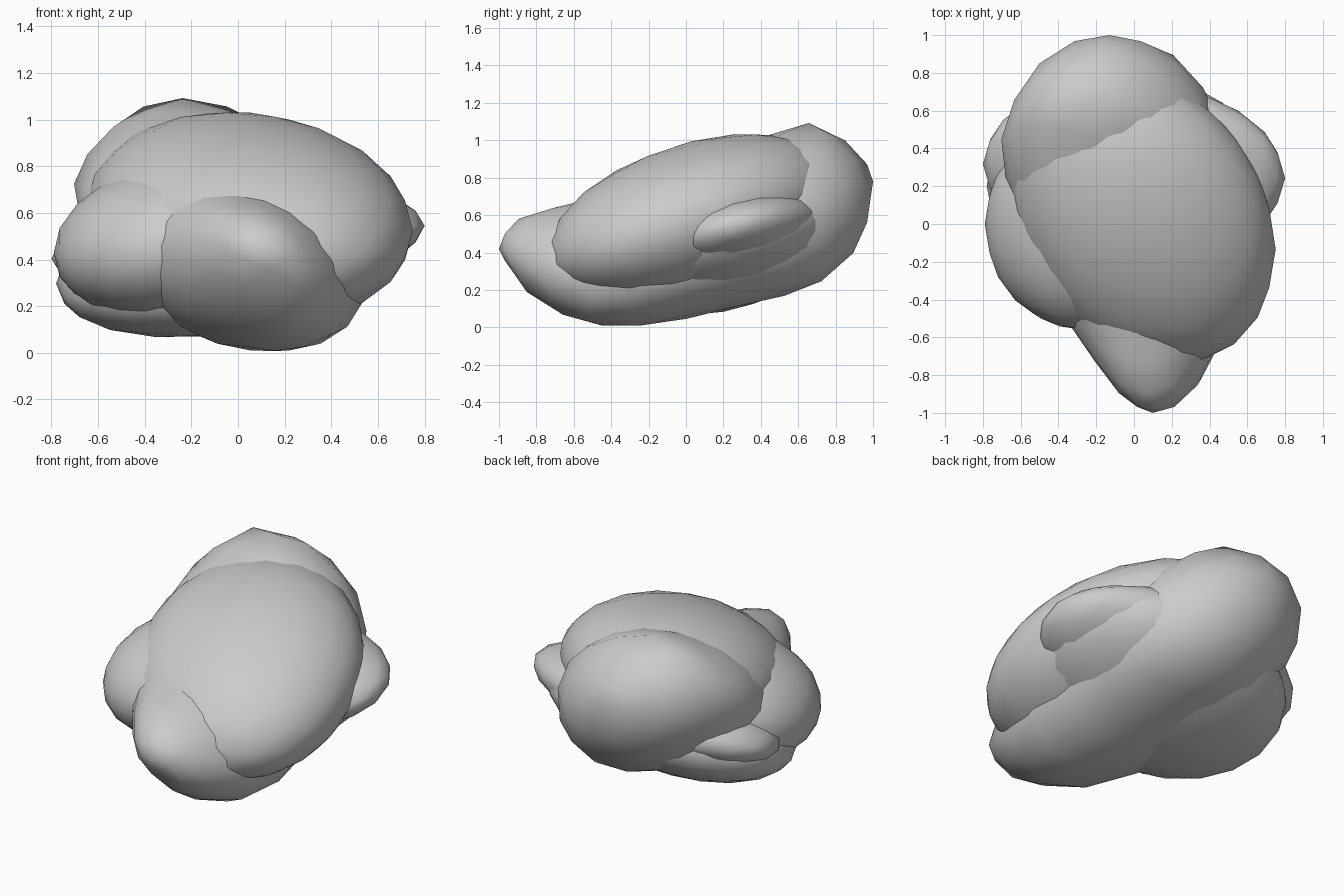
import bpy, bmesh
from math import sqrt, hypot

if "Cube" in bpy.data.objects:
    bpy.data.objects.remove(bpy.data.objects["Cube"])


def make_lobe(name, func):
    """Smooth low-poly sphere whose unit points are mapped through func."""
    bm = bmesh.new()
    bmesh.ops.create_icosphere(bm, subdivisions=3, radius=1.0)
    for v in bm.verts:
        # put the sphere poles on the long (y) axis
        v.co = func(v.co.y, v.co.z, v.co.x)
    bmesh.ops.recalc_face_normals(bm, faces=bm.faces)
    for f in bm.faces:
        f.smooth = True
    me = bpy.data.meshes.new(name)
    bm.to_mesh(me)
    bm.free()
    ob = bpy.data.objects.new(name, me)
    bpy.context.collection.objects.link(ob)
    return ob


def ellipsoid(center, half, xy=0.0, xz=0.0, yz=0.0):
    """Leaning ellipsoid with given half extents and shape-matrix cross terms."""
    a, b, c = half
    l21, l31 = xy / a, xz / a
    l22 = sqrt(b * b - l21 ** 2)
    l32 = (yz - l31 * l21) / l22
    l33 = sqrt(c * c - l31 ** 2 - l32 ** 2)
    cx, cy, cz = center

    def f(x, y, z):
        return (cx + a * x, cy + l21 * x + l22 * y, cz + l31 * x + l32 * y + l33 * z)
    return f


# core sections along y: y, centre x, centre z, half width, half height
SECTIONS = [
    (-1.00, 0.10, 0.42, 0.00, 0.00),
    (-0.96, 0.11, 0.44, 0.13, 0.10),
    (-0.83, 0.11, 0.39, 0.24, 0.23),
    (-0.56, 0.08, 0.345, 0.40, 0.33),
    (-0.28, 0.04, 0.375, 0.50, 0.375),
    (0.00, -0.04, 0.44, 0.56, 0.395),
    (0.40, -0.10, 0.575, 0.61, 0.44),
    (0.70, -0.115, 0.66, 0.49, 0.445),
    (0.87, -0.115, 0.67, 0.36, 0.315),
    (0.97, -0.125, 0.70, 0.18, 0.17),
    (1.00, -0.13, 0.78, 0.00, 0.00),
]


def core(x, y, z):
    """Blend the sections; each is an ellipse sheared toward the upper left."""
    y = max(-1.0, min(1.0, y))
    for p, q in zip(SECTIONS, SECTIONS[1:]):
        if y <= q[0]:
            break
    t = (y - p[0]) / (q[0] - p[0])
    cx, cz, w, h = (u + (v - u) * t for u, v in zip(p[1:], q[1:]))
    r = hypot(x, z) or 1.0
    dz = h * z / r
    return (cx + w * x / r - 0.28 * dz, y, cz + dz)


# long core: front nose, underside and back hump
make_lobe("core_rock", core)
# broad upper mass
make_lobe("top_rock", ellipsoid((0.05, 0.03, 0.58), (0.70, 0.78, 0.455), -0.115, -0.04, 0.145))
# rounded front left lobe
make_lobe("front_left_lobe", ellipsoid((-0.27, 0.0, 0.485), (0.52, 0.56, 0.345), 0.0, 0.03, 0.02))
# wide lower lobe
make_lobe("lower_lobe", ellipsoid((-0.04, 0.2, 0.4), (0.74, 0.61, 0.335), 0.0, 0.076, 0.066))
# flat cross lobe poking out at both sides
make_lobe("side_ledge", ellipsoid((0.0, 0.28, 0.475), (0.80, 0.48, 0.25), -0.03, 0.056, 0.04))
